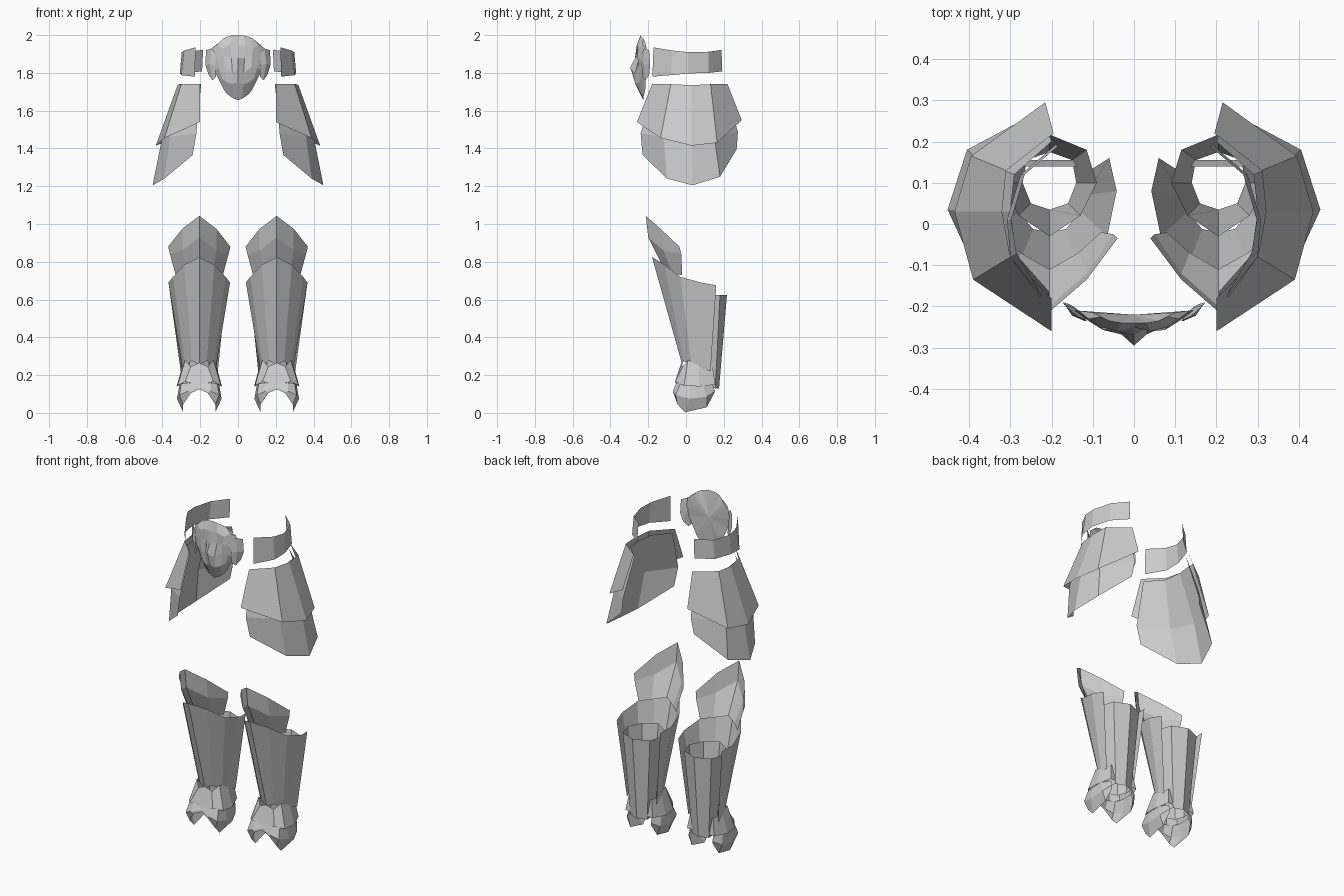
import bpy, bmesh

LEG_X = 0.205


def sheet(name, rows, closed=False, mirror=True, fan=None):
    """Loft equal-length rows of points into a faceted plate."""
    bm = bmesh.new()
    grid = [[bm.verts.new(p) for p in row] for row in rows]
    n = len(grid[0])
    for a, b in zip(grid, grid[1:]):
        for i in range(n if closed else n - 1):
            j = (i + 1) % n
            bm.faces.new((a[i], b[i], b[j], a[j]))
    if fan:  # close the open rim to a single point
        rim = [e for e in bm.edges if e.is_boundary]
        tip = bm.verts.new(fan)
        for e in rim:
            bm.faces.new((e.verts[0], e.verts[1], tip))
    bmesh.ops.recalc_face_normals(bm, faces=bm.faces)
    me = bpy.data.meshes.new(name)
    bm.to_mesh(me)
    bm.free()
    ob = bpy.data.objects.new(name, me)
    bpy.context.collection.objects.link(ob)
    if mirror:
        ob.modifiers.new("mirror", 'MIRROR')
    return ob


def both(half, cx):
    """Reflect a half row (dx, y, z) about x = cx into a full row."""
    left = [(cx - x, y, z) for x, y, z in reversed(half) if x > 0]
    return left + [(cx + x, y, z) for x, y, z in half]


def leg_part(name, halves, closed=False):
    return sheet(name, [both(h, LEG_X) for h in halves], closed)


# Hip plates, upper layer
sheet("upper_hip_plate", [
    [(.20, -.18, 1.74), (.30, -.08, 1.74), (.32, .03, 1.735), (.31, .13, 1.74), (.195, .22, 1.74)],
    [(.20, -.26, 1.54), (.39, -.135, 1.455), (.435, .03, 1.415), (.395, .165, 1.43), (.215, .295, 1.55)],
])

# Hip plates, lower layer tucked under the upper one
sheet("lower_hip_plate", [
    [(.205, -.165, 1.72), (.285, -.075, 1.72), (.30, .03, 1.72), (.29, .12, 1.72), (.20, .20, 1.72)],
    [(.22, -.24, 1.48), (.36, -.12, 1.46), (.405, .03, 1.44), (.37, .15, 1.46), (.225, .275, 1.49)],
    [(.24, -.23, 1.365), (.39, -.10, 1.24), (.452, .035, 1.205), (.405, .18, 1.25), (.24, .268, 1.395)],
])

# Belt side bands
sheet("belt_band", [
    [(.225, -.172, 1.935), (.285, -.07, 1.918), (.298, .01, 1.91), (.265, .12, 1.912), (.185, .188, 1.922)],
    [(.228, -.178, 1.78), (.30, -.08, 1.788), (.308, .01, 1.797), (.275, .12, 1.80), (.19, .192, 1.808)],
])

# Sculpted mask buckle
mask = [
    [(0, -.24, 2.0), (.03, -.24, 1.998), (.06, -.235, 1.99), (.08, -.225, 1.98), (.10, -.215, 1.96)],
    [(0, -.25, 1.94), (.04, -.26, 1.95), (.08, -.25, 1.93), (.11, -.23, 1.95), (.135, -.21, 1.935)],
    [(0, -.27, 1.88), (.035, -.25, 1.88), (.075, -.257, 1.89), (.11, -.235, 1.87), (.145, -.21, 1.88)],
    [(0, -.295, 1.83), (.03, -.268, 1.80), (.07, -.25, 1.83), (.10, -.24, 1.82), (.13, -.215, 1.82)],
    [(0, -.27, 1.75), (.03, -.268, 1.74), (.06, -.25, 1.75), (.085, -.235, 1.77), (.105, -.215, 1.77)],
    [(0, -.225, 1.655), (.02, -.225, 1.663), (.04, -.225, 1.675), (.06, -.22, 1.69), (.08, -.215, 1.72)],
]
sheet("mask_buckle", [both(r, 0) for r in mask], mirror=False, fan=(0, -.22, 1.85))

# Small plates at the mask sides
sheet("mask_side_plate", [
    [(.115, -.235, 1.90), (.14, -.222, 1.93), (.17, -.195, 1.92)],
    [(.12, -.235, 1.84), (.15, -.222, 1.85), (.172, -.19, 1.84)],
    [(.115, -.23, 1.78), (.135, -.215, 1.76), (.155, -.195, 1.79)],
], fan=(.14, -.205, 1.85))

# Knee guards
leg_part("knee_guard", [
    [(0, -.213, 1.043), (.09, -.135, .975), (.165, -.035, .88)],
    [(0, -.20, .93), (.09, -.12, .86), (.155, -.025, .84)],
    [(0, -.11, .75), (.07, -.07, .735), (.125, -.02, .73)],
])

# Shin guards, open at the back
leg_part("shin_guard", [
    [(0, -.18, .825), (.08, -.115, .785), (.14, -.03, .72), (.163, .08, .69), (.145, .16, .675)],
    [(0, -.02, .255), (.04, -.012, .275), (.075, .03, .25), (.088, .07, .24), (.098, .13, .22)],
])

# Calf guards, tapered closed rings
leg_part("calf_guard", [
    [(0, -.03, .625), (.075, .02, .625), (.115, .10, .625), (.09, .18, .625), (0, .217, .625)],
    [(0, .035, .14), (.045, .05, .14), (.065, .10, .14), (.055, .155, .13), (0, .175, .13)],
], closed=True)

# Ankle cuffs, flared
leg_part("ankle_cuff", [
    [(0, -.025, .265), (.045, -.018, .245), (.075, .01, .28), (.09, .07, .25), (.075, .14, .25)],
    [(0, -.05, .15), (.075, -.058, .165), (.115, -.01, .145), (.12, .07, .14), (.09, .155, .15)],
], closed=True)

# Foot skirts with a lobe hanging at each side
leg_part("foot_skirt", [
    [(0, -.045, .155), (.06, -.05, .16), (.095, -.03, .155), (.105, .02, .15), (.105, .09, .15), (.075, .14, .15)],
    [(0, -.055, .135), (.06, -.07, .115), (.105, -.055, .095), (.118, .02, .075), (.112, .11, .085), (.08, .155, .115)],
    [(0, -.06, .125), (.045, -.065, .105), (.085, -.045, .045), (.085, -.005, .003), (.09, .11, .03), (.075, .145, .095)],
])
